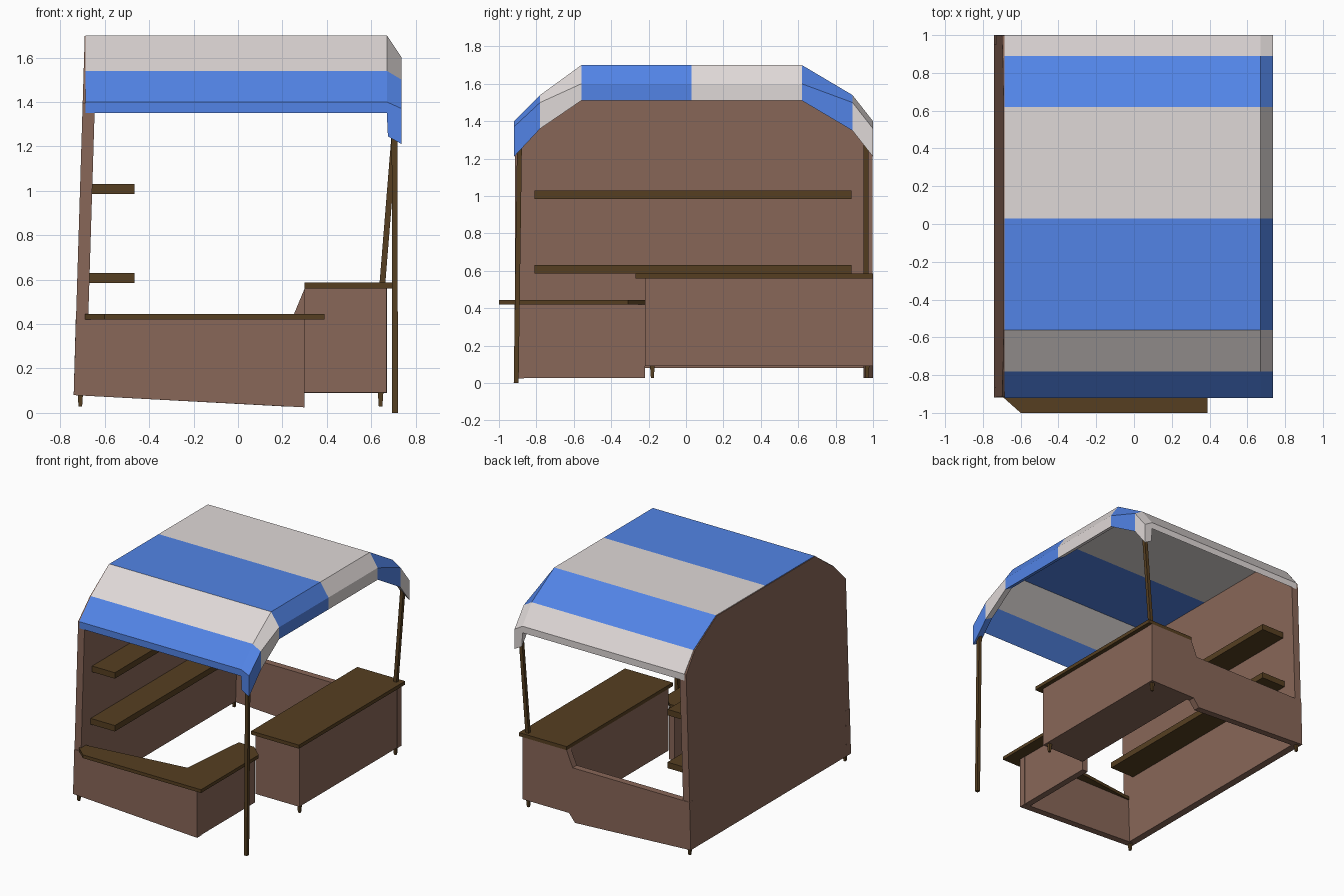
import bpy, bmesh
from mathutils import Vector

if "Cube" in bpy.data.objects:
    bpy.data.objects.remove(bpy.data.objects["Cube"])


def material(name, rgb):
    m = bpy.data.materials.new(name)
    lin = [(c / 255 / 12.92) if c < 11 else ((c / 255 + 0.055) / 1.055) ** 2.4 for c in rgb]
    m.diffuse_color = (*lin, 1)
    m.use_nodes = True
    m.node_tree.nodes["Principled BSDF"].inputs["Base Color"].default_value = m.diffuse_color
    return m


BROWN = material("brown_panel", (137, 103, 88))
WOOD = material("dark_wood", (86, 63, 33))
BLUE = material("canopy_blue", (82, 132, 230))
WHITE = material("canopy_white", (223, 216, 215))


def loft(name, rings, mats, rule=None):
    """Solid through matching rings of points, capped at both ends."""
    bm = bmesh.new()
    vs = [[bm.verts.new(p) for p in ring] for ring in rings]
    n = len(rings[0])
    for a, b in zip(vs, vs[1:]):
        for i in range(n):
            bm.faces.new((a[i], a[(i + 1) % n], b[(i + 1) % n], b[i]))
    bm.faces.new(vs[0])
    bm.faces.new(vs[-1])
    bmesh.ops.recalc_face_normals(bm, faces=bm.faces)
    if rule:
        for f in bm.faces:
            f.material_index = rule(f.calc_center_median())
    me = bpy.data.meshes.new(name)
    bm.to_mesh(me)
    bm.free()
    for m in mats:
        me.materials.append(m)
    ob = bpy.data.objects.new(name, me)
    bpy.context.collection.objects.link(ob)
    return ob


def prism(name, pts, axis, lo, hi, mat):
    """Extrude a 2D outline along x, y or z."""
    put = {"x": lambda p, t: (t, p[0], p[1]),
           "y": lambda p, t: (p[0], t, p[1]),
           "z": lambda p, t: (p[0], p[1], t)}[axis]
    return loft(name, [[put(p, t) for p in pts] for t in (lo, hi)], [mat])


def box(name, x0, x1, y0, y1, z0, z1, mat):
    return prism(name, [(x0, y0), (x1, y0), (x1, y1), (x0, y1)], "z", z0, z1, mat)


def stick(name, bottom, top, r0, r1, mat):
    """Square post or peg between two points."""
    corners = ((-1, -1), (1, -1), (1, 1), (-1, 1))
    rings = [[Vector(p) + Vector((a * r, b * r, 0)) for a, b in corners]
             for p, r in ((bottom, r0), (top, r1))]
    return loft(name, rings, [mat])


# Striped canopy: y, top, shoulder and hem heights at each bend
bends = [(-0.92, 1.40, 1.37, 1.21), (-0.78, 1.54, 1.50, 1.36), (-0.56, 1.70, 1.60, 1.51),
         (0.03, 1.70, 1.60, 1.51), (0.62, 1.70, 1.60, 1.51), (0.89, 1.54, 1.50, 1.35),
         (1.0, 1.40, 1.36, 1.21)]
rings = [[(x, y, z) for x, z in ((-0.686, t), (0.67, t), (0.737, s), (0.737, h),
                                 (0.675, h + 0.035), (0.67, t - 0.05), (-0.686, t - 0.05))]
         for y, t, s, h in bends]


def stripe(c):
    return sum(c.y > b[0] for b in bends[1:-1]) % 2


loft("canopy", rings, [BLUE, WHITE], stripe)

# Leaning wall under the canopy, following its arch
arch = [(max(-0.915, min(0.997, y)), t - 0.004) for y, t, s, h in bends if y != 0.03]
outline = [(-0.915, 0.08)] + arch + [(0.997, 0.08)]
lean = lambda z: -0.74 + 0.05 * (z - 0.08) / 1.62
loft("leaning_wall", [[(lean(z) + d, y, z) for y, z in outline] for d in (0, 0.055)], [BROWN])

# Shelves on the wall
for name, z in (("lower_shelf", 0.585), ("upper_shelf", 0.985)):
    box(name, -0.69, -0.465, -0.81, 0.885, z, z + 0.045, WOOD)

# Low front counter: panels and L-shaped top
prism("front_panel", [(-0.74, 0.08), (0.3, 0.025), (0.3, 0.42), (-0.73, 0.42)],
      "y", -0.918, -0.865, BROWN)
box("front_return_panel", 0.25, 0.298, -0.87, -0.22, 0.027, 0.42, BROWN)
prism("front_counter_top", [(-0.69, -0.92), (-0.6, -1.0), (0.39, -1.0), (0.39, -0.31),
                            (0.29, -0.22), (0.16, -0.22), (0.11, -0.76), (-0.69, -0.86)],
      "z", 0.42, 0.445, WOOD)

# Tall side counter and the stepped rear panel
box("side_counter", 0.3, 0.668, -0.22, 0.99, 0.092, 0.56, BROWN)
box("side_counter_top", 0.3, 0.7, -0.27, 1.0, 0.56, 0.587, WOOD)
prism("rear_panel", [(-0.74, 0.08), (0.23, 0.028), (0.28, 0.09), (0.67, 0.09), (0.67, 0.56),
                     (0.3, 0.56), (0.25, 0.44), (-0.73, 0.44)], "y", 0.95, 1.0, BROWN)

# Canopy posts
stick("front_post", (0.707, -0.908, 0), (0.705, -0.89, 1.3), 0.013, 0.013, WOOD)
stick("rear_post", (0.65, 0.962, 0.58), (0.708, 0.962, 1.3), 0.013, 0.013, WOOD)

# Small tapered feet
for i, (x, y) in enumerate(((-0.71, -0.89), (-0.71, 0.968), (0.642, -0.18), (0.642, 0.968))):
    stick(f"foot_{i + 1}", (x, y, 0.028), (x, y, 0.1), 0.008, 0.013, WOOD)
